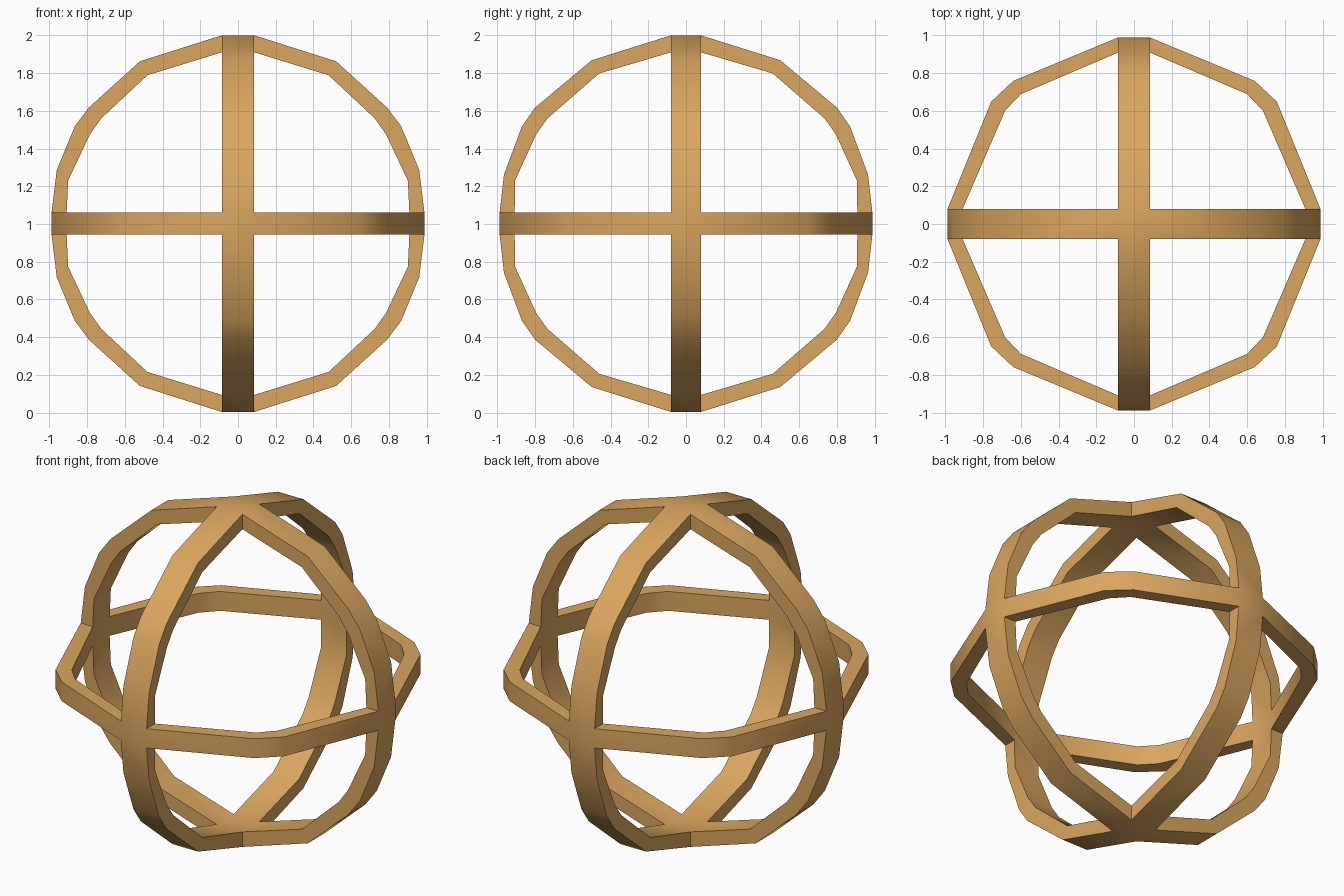
import bpy, bmesh, math
from itertools import product
from mathutils import Vector

cube = bpy.data.objects.get("Cube")
if cube:
    bpy.data.objects.remove(cube, do_unlink=True)

# Material
gold = bpy.data.materials.new("warm_gold")
gold.use_nodes = True
colour = (0.70, 0.38, 0.115, 1)
gold.diffuse_color = colour
gold.node_tree.nodes["Principled BSDF"].inputs["Base Color"].default_value = colour

CENTRE_Z = 1.002
HALF = Vector((0.085, 0.08, 0.058))    # half size of the crossings on each axis
OUTER = Vector((0.988, 0.988, 0.998))  # outer reach of the crossings
INNER = Vector((0.908, 0.908, 0.908))  # inner reach of the crossings

# Bends of a quarter ring between two crossings, as (outer, inner) pairs
WIDE_BENDS = [((0.52, 0.86), (0.48, 0.786)), ((0.79, 0.615), (0.725, 0.557)),
              ((0.865, 0.515), (0.785, 0.472)), ((0.96, 0.285), (0.9, 0.228))]
DEEP_BENDS = [((0.5, 0.866), (0.46, 0.796)), ((0.8, 0.615), (0.735, 0.557)),
              ((0.87, 0.515), (0.795, 0.472)), ((0.965, 0.26), (0.907, 0.226))]
LEVEL_BENDS = [((0.64, 0.758), (0.6, 0.688)), ((0.757, 0.648), (0.683, 0.6))]

bm = bmesh.new()


def quad(points):
    bm.faces.new([bm.verts.new(p) for p in points])


def arm(a, b, w, bends, sa, sb):
    """Bar in the a-b plane, from the crossing on axis b to the one on axis a."""
    start = ((HALF[a], OUTER[b]), (HALF[a], INNER[b]))
    end = ((OUTER[a], HALF[b]), (INNER[a], HALF[b]))
    rings = []
    for out, inn in [start, *bends, end]:
        ring = []
        for (u, v), side in ((out, 1), (out, -1), (inn, -1), (inn, 1)):
            p = Vector()
            p[a], p[b], p[w] = u * sa, v * sb, HALF[w] * side
            ring.append(p)
        rings.append(ring)
    for r, s in zip(rings, rings[1:]):
        for i in range(4):
            j = (i + 1) % 4
            quad((r[i], r[j], s[j], s[i]))


def crossing(axis, sign):
    """Outer and inner plates that join four bars."""
    a, b = [i for i in range(3) if i != axis]
    for reach in (OUTER[axis], INNER[axis]):
        corners = []
        for u, v in ((1, 1), (-1, 1), (-1, -1), (1, -1)):
            p = Vector()
            p[axis], p[a], p[b] = reach * sign, HALF[a] * u, HALF[b] * v
            corners.append(p)
        quad(corners)


# Three rings made of four bars each
for sa, sb in product((1, -1), repeat=2):
    arm(0, 2, 1, WIDE_BENDS, sa, sb)
    arm(1, 2, 0, DEEP_BENDS, sa, sb)
    arm(0, 1, 2, LEVEL_BENDS, sa, sb)

# Six crossings
for axis, sign in product(range(3), (1, -1)):
    crossing(axis, sign)

# Weld into one closed frame
bmesh.ops.remove_doubles(bm, verts=bm.verts, dist=0.0005)
bmesh.ops.recalc_face_normals(bm, faces=bm.faces)
bmesh.ops.translate(bm, verts=bm.verts, vec=(0, 0, CENTRE_Z))
mesh = bpy.data.meshes.new("ring_frame")
bm.to_mesh(mesh)
bm.free()
mesh.materials.append(gold)
frame = bpy.data.objects.new("ring_frame", mesh)
bpy.context.collection.objects.link(frame)

bpy.ops.object.select_all(action='DESELECT')
frame.select_set(True)
bpy.context.view_layer.objects.active = frame
bpy.ops.object.shade_smooth_by_angle(angle=math.radians(35))
